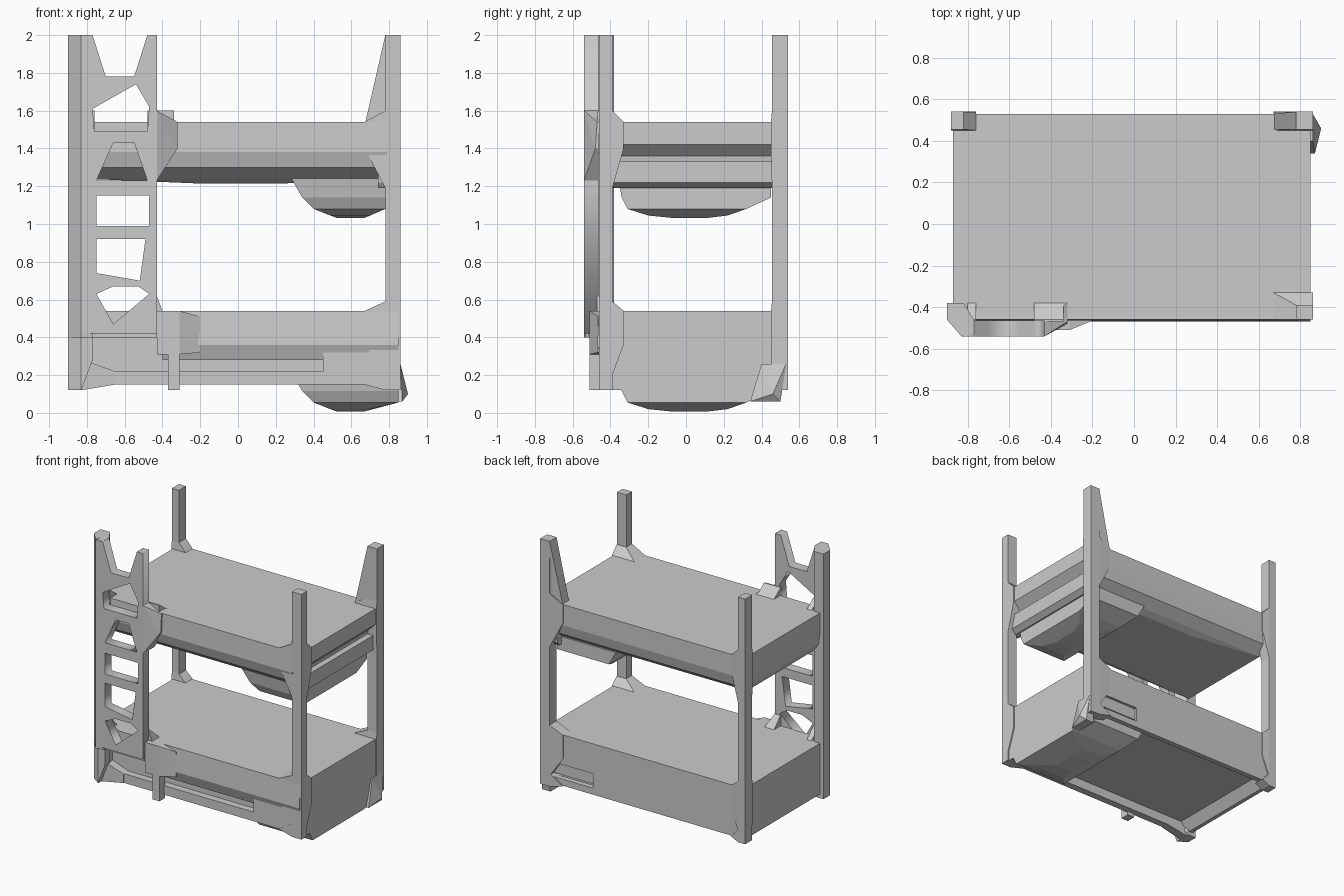
import bpy, bmesh
from math import radians

if "Cube" in bpy.data.objects:
    bpy.data.objects.remove(bpy.data.objects["Cube"])


def hull(name, pts):
    """Flat-faced solid wrapped around a few points."""
    bm = bmesh.new()
    for p in pts:
        bm.verts.new(p)
    res = bmesh.ops.convex_hull(bm, input=bm.verts)
    junk = [g for g in res["geom_interior"] if isinstance(g, bmesh.types.BMVert)]
    if junk:
        bmesh.ops.delete(bm, geom=junk, context='VERTS')
    bmesh.ops.dissolve_limit(bm, angle_limit=radians(1), verts=bm.verts, edges=bm.edges)
    bmesh.ops.recalc_face_normals(bm, faces=bm.faces)
    me = bpy.data.meshes.new(name)
    bm.to_mesh(me)
    bm.free()
    ob = bpy.data.objects.new(name, me)
    bpy.context.collection.objects.link(ob)
    return ob


def rect(x0, x1, y0, y1, z):
    return [(x, y, z) for x in (x0, x1) for y in (y0, y1)]


def box(name, x0, x1, y0, y1, z0, z1):
    return hull(name, rect(x0, x1, y0, y1, z0) + rect(x0, x1, y0, y1, z1))


# upper bed: straight sides, tucked-in sagging underside, stepped right end
hull("upper_bed",
     rect(-.87, .79, -.46, .53, 1.54) + rect(-.87, .79, -.465, .53, 1.38)
     + rect(-.86, .78, -.44, .51, 1.30) + rect(-.82, .76, -.36, .43, 1.24)
     + rect(-.22, .25, -.30, .38, 1.215))
hull("upper_right_end", rect(.76, .85, -.46, .53, 1.54) + rect(.76, .85, -.46, .53, 1.42)
     + rect(.76, .79, -.46, .53, 1.36))
hull("upper_right_end_rail", rect(.74, .83, -.44, .50, 1.33) + rect(.74, .83, -.44, .50, 1.22)
     + rect(.74, .79, -.42, .48, 1.19))

# lower bed: core, front fascia, end and back panels, bottom rail
box("lower_bed_core", -.85, .83, -.40, .51, .22, .54)
hull("lower_front_fascia", rect(-.40, .85, -.46, -.38, .54)
     + rect(-.40, .85, -.47, -.38, .36) + rect(-.40, .85, -.44, -.38, .28))
box("lower_front_left_fascia", -.87, -.38, -.46, -.38, .40, .54)
box("lower_front_right_fascia", .45, .85, -.455, -.38, .15, .32)
box("lower_front_rail", -.80, .85, -.455, -.40, .15, .22)
hull("lower_left_end", rect(-.87, -.80, -.46, .53, .54) + rect(-.87, -.84, -.45, .53, .15)
     + rect(-.87, -.78, -.45, .53, .22))
box("lower_right_end", .80, .85, -.46, .53, .12, .54)
box("lower_back_upper_panel", -.87, .85, .49, .53, .31, .54)
box("lower_back_panel", -.87, .42, .49, .53, .15, .32)
box("lower_back_rail", .40, .85, .49, .53, .15, .20)


# drooping bulges under the right-hand end of each bed
def bulge(name, dz, xr):
    pts = (rect(.28, xr, -.36, .45, 1.245) + rect(.34, xr, -.34, .45, 1.14)
           + rect(.40, xr, -.31, .32, 1.08) + rect(.49, .70, -.20, .22, 1.045)
           + rect(.52, .67, -.08, .12, 1.033))
    hull(name, [(x, y, z + dz) for x, y, z in pts])


bulge("upper_bulge", 0, .78)
bulge("lower_bulge", -1.025, .85)

# plain posts with flared collars where they meet the beds: x0, x1, y0, y1, flared x, flared y
posts = {
    "back_left": (-.88, -.82, .455, .54, -.76, .45),
    "back_right": (.78, .86, .455, .54, .67, .45),
    "front_right": (.78, .86, -.46, -.39, .67, -.33),
}
for key, (x0, x1, y0, y1, fx, fy) in posts.items():
    box(key + "_post", x0, x1, y0, y1, .12, 2)
    xa, xb = min(x0, fx), max(x1, fx)
    ya, yb = min(y0, fy), max(y1, fy)
    for lvl, zs in (("upper", (1.6, 1.54, 1.40, 1.19)), ("lower", (.59, .54, .36, .20))):
        bed_y = (ya, min(yb, .535))
        hull(f"{key}_{lvl}_collar", rect(x0, x1, y0, y1, zs[0]) + rect(xa, xb, *bed_y, zs[1])
             + rect(xa, xb, *bed_y, zs[2]) + rect(x0, x1, y0, y1, zs[3]))
    hull(key + "_foot", rect(x0, x1, y0, y1, .22) + rect(x0, x1, y0, y1, .12)
         + rect(min(x0, fx), max(x1, fx), y0, y1, .15))

# tall wedge on the back right post and pointed flare at its foot
hull("back_right_wedge", rect(.78, .82, .455, .54, 2) + rect(.67, .82, .455, .53, 1.52))
hull("back_right_foot_flare", rect(.83, .86, .40, .53, .26) + [(.90, .46, .10)]
     + rect(.80, .87, .34, .50, .06))

# six-sided front left post, slightly shallower near the floor
plan = [(-.9, -.46), (-.83, -.54), (-.77, -.53), (-.77, -.46), (-.82, -.38), (-.9, -.38)]
hull("front_left_post", [(x, y, z) for x, y in plan for z in (.40, 2)])
hull("front_left_leg", [(x, max(y, -.51), z) for x, y in plan for z in (.28, .42)]
     + [(min(x, -.83), max(y, -.51), .12) for x, y in plan])
hull("front_left_foot", rect(-.88, -.65, -.46, -.40, .22) + rect(-.88, -.65, -.46, -.40, .15)
     + rect(-.88, -.83, -.47, -.40, .12) + rect(-.88, -.79, -.47, -.40, .27))

# ladder: one panel outline with its stepping holes
outline = [(-.83, .42), (-.83, 2), (-.77, 2), (-.70, 1.78), (-.55, 1.78), (-.48, 2),
           (-.43, 2), (-.43, .42)]
holes = [
    [(-.77, 1.61), (-.54, 1.74), (-.47, 1.62), (-.48, 1.49), (-.76, 1.49)],
    [(-.75, 1.23), (-.66, 1.43), (-.55, 1.43), (-.48, 1.23)],
    [(-.75, .99), (-.75, 1.15), (-.47, 1.15), (-.47, .99)],
    [(-.75, .74), (-.75, .92), (-.49, .92), (-.52, .70)],
    [(-.75, .63), (-.66, .67), (-.53, .67), (-.47, .63), (-.66, .47)],
]
cu = bpy.data.curves.new("ladder", 'CURVE')
cu.dimensions = '2D'
cu.fill_mode = 'BOTH'
cu.extrude = .038
for loop in [outline] + holes:
    sp = cu.splines.new('POLY')
    sp.points.add(len(loop) - 1)
    for p, (x, z) in zip(sp.points, loop):
        p.co = (x, z, 0, 1)
    sp.use_cyclic_u = True
ladder = bpy.data.objects.new("ladder", cu)
bpy.context.collection.objects.link(ladder)
ladder.location = (0, -.502, 0)
ladder.rotation_euler = (radians(90), 0, 0)
bpy.context.view_layer.objects.active = ladder
ladder.select_set(True)
bpy.ops.object.convert(target='MESH')

# wedges joining the ladder to the beds
hull("ladder_upper_bracket", rect(-.46, -.43, -.54, -.46, 1.60) + rect(-.46, -.32, -.47, -.38, 1.54)
     + rect(-.46, -.32, -.48, -.38, 1.40) + rect(-.46, -.43, -.54, -.40, 1.23))
for side, xa, xb in (("left", -.80, -.76), ("right", -.48, -.34)):
    hull(f"ladder_{side}_web", rect(xa, xb, -.47, -.46, 1.60) + rect(xa, xb, -.46, -.38, 1.54)
         + rect(xa, xb, -.47, -.38, 1.48))
    hull(f"ladder_{side}_lower_web", rect(max(xa, -.8), min(xb, -.43), -.47, -.46, .62)
         + rect(xa, min(xb, -.40), -.47, -.38, .54) + rect(xa, min(xb, -.40), -.47, -.38, .44))
box("ladder_lower_ledge", -.83, -.43, -.52, -.44, .40, .45)

# block and short leg beside the ladder
hull("front_block", rect(-.43, -.31, -.51, -.44, .54) + rect(-.43, -.31, -.51, -.44, .31)
     + rect(-.43, -.20, -.465, -.44, .51) + rect(-.43, -.20, -.465, -.44, .32))
box("front_short_leg", -.37, -.31, -.51, -.44, .12, .33)
